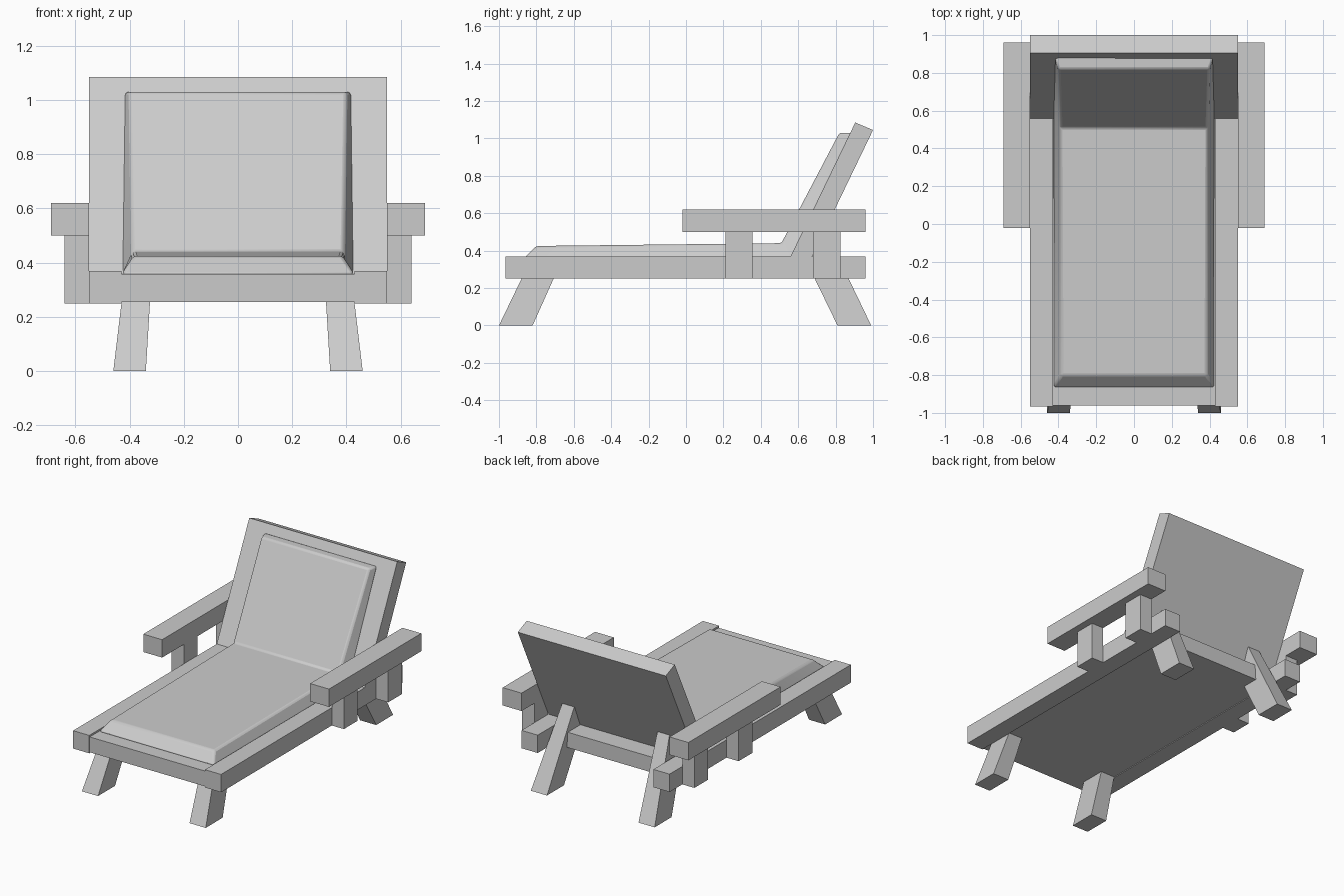
import bpy, bmesh

if "Cube" in bpy.data.objects:
    bpy.data.objects.remove(bpy.data.objects["Cube"])


def loft(name, ring_a, ring_b):
    """Closed solid between two matching rings of points."""
    bm = bmesh.new()
    a = [bm.verts.new(p) for p in ring_a]
    b = [bm.verts.new(p) for p in ring_b]
    n = len(a)
    bm.faces.new(a)
    bm.faces.new(b)
    for i in range(n):
        j = (i + 1) % n
        bm.faces.new((a[i], a[j], b[j], b[i]))
    bmesh.ops.recalc_face_normals(bm, faces=bm.faces)
    me = bpy.data.meshes.new(name)
    bm.to_mesh(me)
    bm.free()
    ob = bpy.data.objects.new(name, me)
    bpy.context.collection.objects.link(ob)
    return ob


def slab(name, profile, x0, x1):
    """Side profile (y, z) extruded across x."""
    return loft(name, [(x0, y, z) for y, z in profile], [(x1, y, z) for y, z in profile])


def box(name, x0, x1, y0, y1, z0, z1):
    return slab(name, [(y0, z0), (y1, z0), (y1, z1), (y0, z1)], x0, x1)


def leg(name, profile, s):
    """Leg splayed outward in x towards the floor."""
    return loft(name, [(s * (0.34 - 0.06 * z), y, z) for y, z in profile],
                [(s * (0.46 - 0.12 * z), y, z) for y, z in profile])


# seat platform and reclined back panel
box("seat_platform", -0.43, 0.43, -0.96, 0.80, 0.255, 0.358)
slab("backrest", [(0.555, 0.36), (0.67, 0.36), (1.0, 1.045), (0.905, 1.085)], -0.55, 0.55)

# parts repeated on each side
for side, s in (("left", -1), ("right", 1)):
    box(f"side_rail_{side}", s * 0.43, s * 0.55, -0.965, 0.96, 0.25, 0.37)
    box(f"armrest_{side}", s * 0.55, s * 0.69, -0.02, 0.96, 0.50, 0.62)
    box(f"front_arm_post_{side}", s * 0.55, s * 0.64, 0.21, 0.355, 0.25, 0.50)
    box(f"rear_arm_post_{side}", s * 0.55, s * 0.64, 0.68, 0.825, 0.25, 0.50)
    leg(f"front_leg_{side}", [(-1.0, 0), (-0.82, 0), (-0.69, 0.29), (-0.86, 0.29)], s)
    leg(f"rear_leg_{side}", [(0.81, 0), (0.99, 0), (0.745, 0.51), (0.66, 0.44), (0.63, 0.37)], s)

# cushion: bent pad with chamfered edges, base outline wider than top outline
base = [(-0.87, 0.357, 0.43), (0.565, 0.357, 0.43), (0.885, 1.03, 0.42)]
top = [(-0.80, 0.425, 0.385), (0.51, 0.44, 0.39), (0.82, 1.03, 0.40)]
bm = bmesh.new()
rows = []
for (by, bz, bx), (ty, tz, tx) in zip(base, top):
    rows.append([bm.verts.new(p) for p in
                 ((-bx, by, bz), (-tx, ty, tz), (tx, ty, tz), (bx, by, bz))])
for r, q in zip(rows, rows[1:]):
    for i in range(4):
        j = (i + 1) % 4
        bm.faces.new((r[i], r[j], q[j], q[i]))
bm.faces.new(rows[0])
bm.faces.new(rows[-1])
bmesh.ops.recalc_face_normals(bm, faces=bm.faces)
me = bpy.data.meshes.new("cushion")
bm.to_mesh(me)
bm.free()
cushion = bpy.data.objects.new("cushion", me)
bpy.context.collection.objects.link(cushion)
bev = cushion.modifiers.new("soft_edges", 'BEVEL')
bev.width = 0.012
bev.segments = 2
bpy.context.view_layer.objects.active = cushion
cushion.select_set(True)
bpy.ops.object.shade_smooth_by_angle(angle=0.7)
